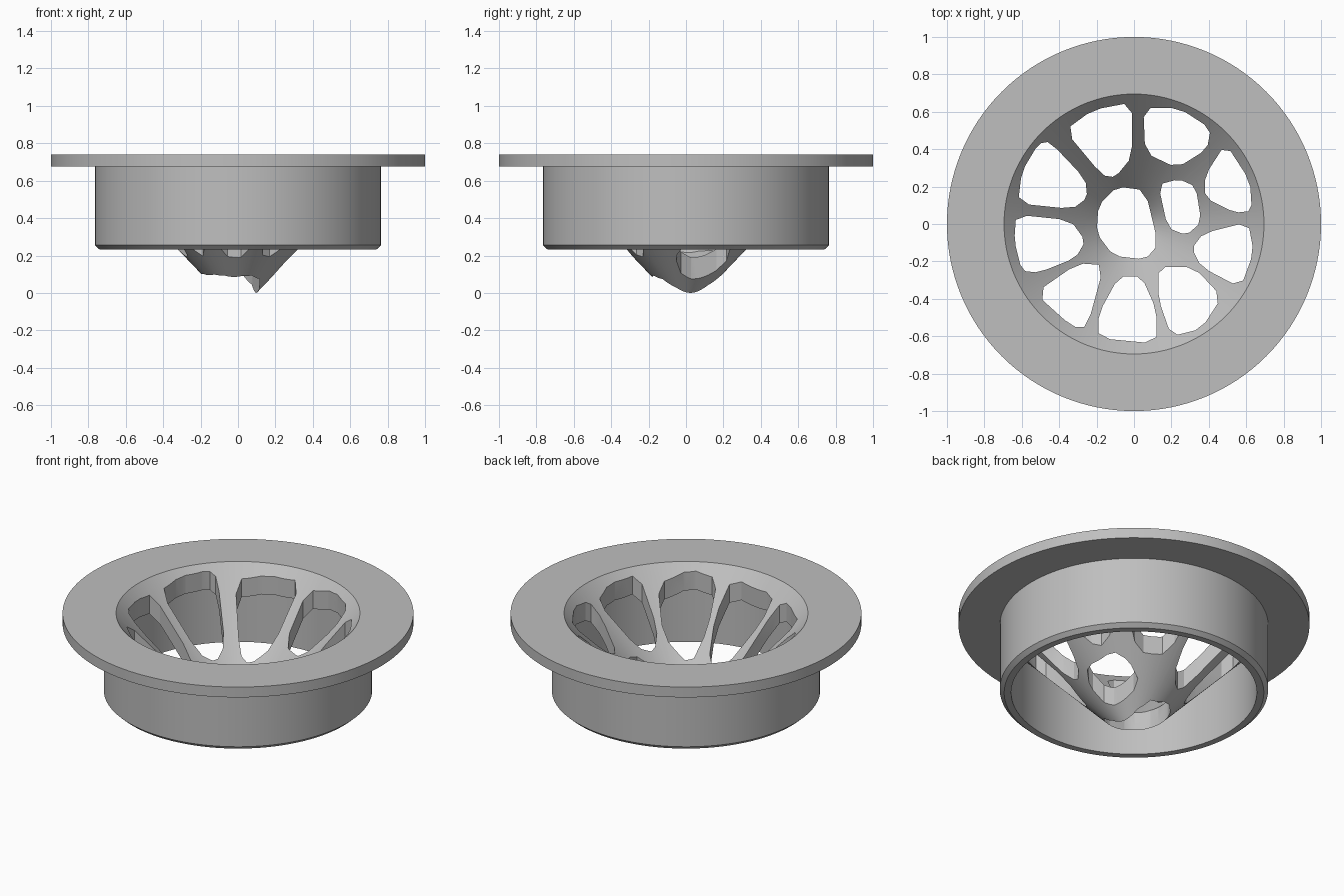
import bpy
import bmesh
import math
from mathutils import Vector

default = bpy.data.objects.get("Cube")
if default:
    bpy.data.objects.remove(default, do_unlink=True)


def finish_mesh(name, bm):
    bmesh.ops.recalc_face_normals(bm, faces=bm.faces[:])
    mesh = bpy.data.meshes.new(name)
    bm.to_mesh(mesh)
    bm.free()
    obj = bpy.data.objects.new(name, mesh)
    bpy.context.collection.objects.link(obj)
    return obj


def lathe(name, profile, segments):
    """Spin a closed (radius, height) profile around z."""
    bm = bmesh.new()
    rings = []
    for i in range(segments):
        a = math.tau * i / segments
        rings.append([bm.verts.new((r * math.cos(a), r * math.sin(a), z))
                      for r, z in profile])
    count = len(profile)
    for i, ring in enumerate(rings):
        following = rings[(i + 1) % segments]
        for j in range(count):
            k = (j + 1) % count
            bm.faces.new((ring[j], following[j], following[k], ring[k]))
    return finish_mesh(name, bm)


def clip_corners(corners, fraction=0.2):
    """Replace each corner by two points along its neighbouring edges."""
    pts = [Vector(c) / 100 for c in corners]
    result = []
    for i, p in enumerate(pts):
        result.append(p.lerp(pts[i - 1], fraction))
        result.append(p.lerp(pts[(i + 1) % len(pts)], fraction))
    return result


def prisms(name, outlines, bottom, top):
    """Upright prisms, one for each outline."""
    bm = bmesh.new()
    for outline in outlines:
        points = clip_corners(outline)
        face = bm.faces.new([bm.verts.new((p.x, p.y, bottom)) for p in points])
        grown = bmesh.ops.extrude_face_region(bm, geom=[face])
        moved = [g for g in grown["geom"] if isinstance(g, bmesh.types.BMVert)]
        bmesh.ops.translate(bm, verts=moved, vec=(0, 0, top - bottom))
    return finish_mesh(name, bm)


# Basket wall: an upper and a lower cone, one above the other
def upper_cone(r):
    return (r, 1.05 * r + 0.01)


def lower_cone(r):
    return (r, 1.05 * r - 0.105)


# Flange, sleeve with chamfered foot, and conical basket
strainer = lathe("drain_strainer", [
    upper_cone(0.04), upper_cone(0.695),
    (1, 0.74), (1, 0.675),
    (0.765, 0.675), (0.765, 0.255), (0.74, 0.232), (0.70, 0.232),
    lower_cone(0.70), lower_cone(0.04),
], 128)

# Irregular drain openings seen from above, in hundredths
center = [(-9, 20), (6, 18), (13, -11), (6, -19), (-11, -17), (-20, -5), (-19, 10)]
small = [(13, 21), (24, 24), (33, 20), (36, 1), (28, -6), (18, -2)]
back_holes = [
    [(-37, 50), (-22, 61), (-1, 65), (-1, 36), (-10, 25), (-17, 26)],
    [(5, 62), (24, 62), (41, 51), (39, 40), (23, 30), (6, 38)],
]
left_holes = [
    [(49, 43), (62, 23), (63, 7), (54, 6), (38, 14), (38, 26)],
    [(37, -5), (61, 1), (64, -15), (57, -34), (36, -23), (31, -13)],
]
front_holes = [
    [(13, -23), (32, -23), (47, -39), (36, -56), (20, -60), (13, -40)],
    [(-8, -28), (4, -28), (12, -46), (12, -64), (-19, -61), (-19, -48)],
    [(-53, -37), (-30, -21), (-16, -22), (-25, -55), (-33, -55)],
]
right_holes = [
    [(-63, 5), (-34, 2), (-26, -9), (-31, -18), (-51, -26), (-60, -25), (-64, -9)],
    [(-45, 44), (-26, 24), (-25, 14), (-33, 8), (-62, 11), (-60, 28), (-51, 43)],
]
holes = [center, small] + back_holes + left_holes + front_holes + right_holes
cutter = prisms("hole_cutter", holes, -0.3, 1)
cutter.hide_render = True

# Cut the openings straight down through the basket
cut = strainer.modifiers.new("drain_holes", "BOOLEAN")
cut.operation = "DIFFERENCE"
cut.solver = "EXACT"
cut.object = cutter
bpy.ops.object.select_all(action="DESELECT")
bpy.context.view_layer.objects.active = strainer
strainer.select_set(True)
bpy.ops.object.modifier_apply(modifier=cut.name)
bpy.data.objects.remove(cutter, do_unlink=True)

# Plain grey finish
grey = bpy.data.materials.new("plain_grey")
grey.use_nodes = True
colour = (0.52, 0.52, 0.52, 1)
grey.diffuse_color = colour
grey.node_tree.nodes["Principled BSDF"].inputs["Base Color"].default_value = colour
strainer.data.materials.clear()
strainer.data.materials.append(grey)
bpy.ops.object.shade_smooth_by_angle(angle=math.radians(25))
